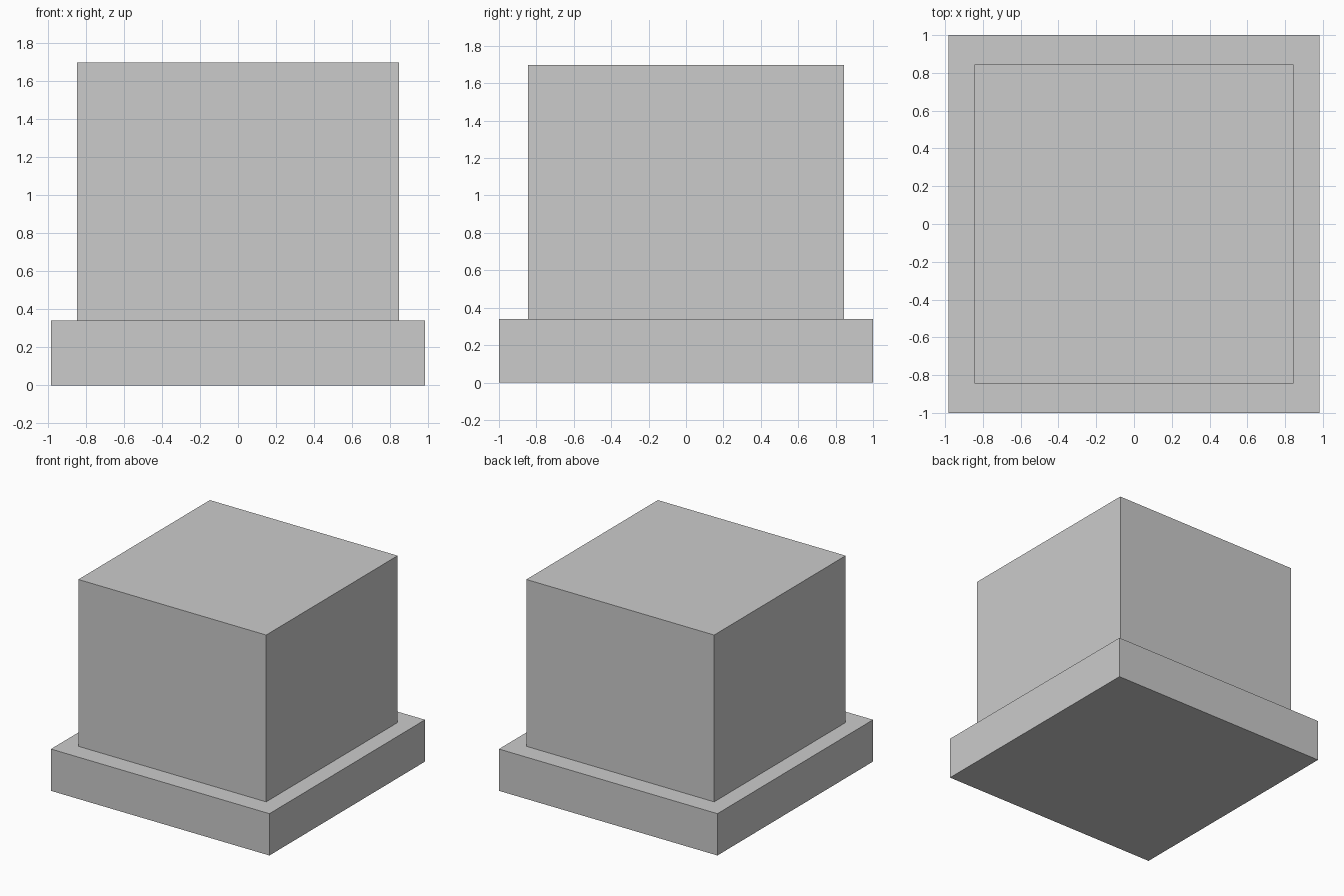
import bpy

if "Cube" in bpy.data.objects:
    bpy.data.objects.remove(bpy.data.objects["Cube"])


def box(name, size_x, size_y, z0, z1):
    bpy.ops.mesh.primitive_cube_add(size=1, location=(0, 0, (z0 + z1) / 2))
    obj = bpy.context.object
    obj.name = name
    obj.scale = (size_x, size_y, z1 - z0)
    bpy.ops.object.transform_apply(location=False, rotation=False, scale=True)
    return obj


# Wide low plinth
box("base_plinth", 1.966, 2.0, 0.0, 0.34)

# Tall block resting on the plinth
box("upper_block", 1.69, 1.69, 0.34, 1.697)
